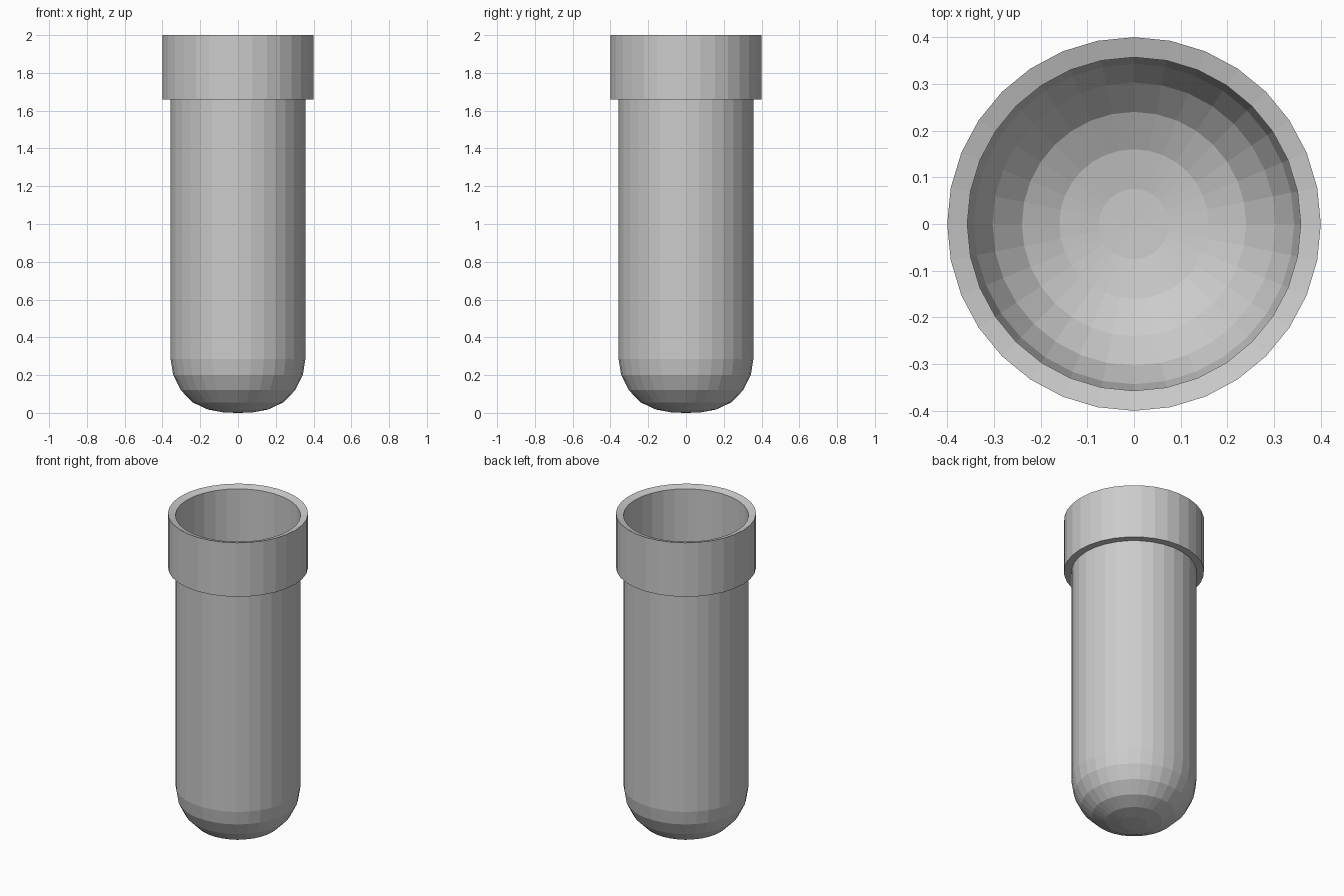
import bpy, bmesh
from math import radians
from mathutils import Matrix

cube = bpy.data.objects.get("Cube")
if cube:
    bpy.data.objects.remove(cube, do_unlink=True)

SIDES = 32
TUBE_R, COLLAR_R = 0.357, 0.4
COLLAR_BASE, TOP = 1.66, 2.0

# Single plain grey for the whole vessel
grey = bpy.data.materials.new("light grey")
grey.use_nodes = True
colour = (0.6, 0.6, 0.6, 1)
grey.diffuse_color = colour
grey.node_tree.nodes["Principled BSDF"].inputs["Base Color"].default_value = colour


def lathe(name, profile, closed=False):
    """Revolve a list of (radius, height) points around z with flat faces."""
    bm = bmesh.new()
    verts = [bm.verts.new((r, 0, z)) for r, z in profile]
    pairs = list(zip(verts, verts[1:]))
    if closed:
        pairs.append((verts[-1], verts[0]))
    edges = [bm.edges.new(p) for p in pairs]
    bmesh.ops.spin(bm, geom=verts + edges, cent=(0, 0, 0), axis=(0, 0, 1),
                   angle=radians(360), steps=SIDES)
    bmesh.ops.remove_doubles(bm, verts=bm.verts, dist=0.0005)
    bmesh.ops.recalc_face_normals(bm, faces=bm.faces)
    # An open shell must face outward: its lowest face points down
    lowest = min(bm.faces, key=lambda f: f.calc_center_median().z)
    if lowest.normal.z > 0:
        bmesh.ops.reverse_faces(bm, faces=bm.faces)
    mesh = bpy.data.meshes.new(name)
    bm.to_mesh(mesh)
    bm.free()
    mesh.materials.append(grey)
    obj = bpy.data.objects.new(name, mesh)
    bpy.context.collection.objects.link(obj)
    return obj


# Thin-walled tube with a rounded bottom
lathe("tube_body", [(0, 0), (0.075, 0.002), (0.16, 0.018), (0.24, 0.056),
                    (0.303, 0.12), (0.343, 0.2), (TUBE_R, 0.285),
                    (TUBE_R, COLLAR_BASE)])

# Thick collar, its rim sloping slightly inward
lathe("collar", [(TUBE_R, COLLAR_BASE), (COLLAR_R, COLLAR_BASE),
                 (COLLAR_R, TOP), (TUBE_R, TOP - 0.013)], closed=True)
